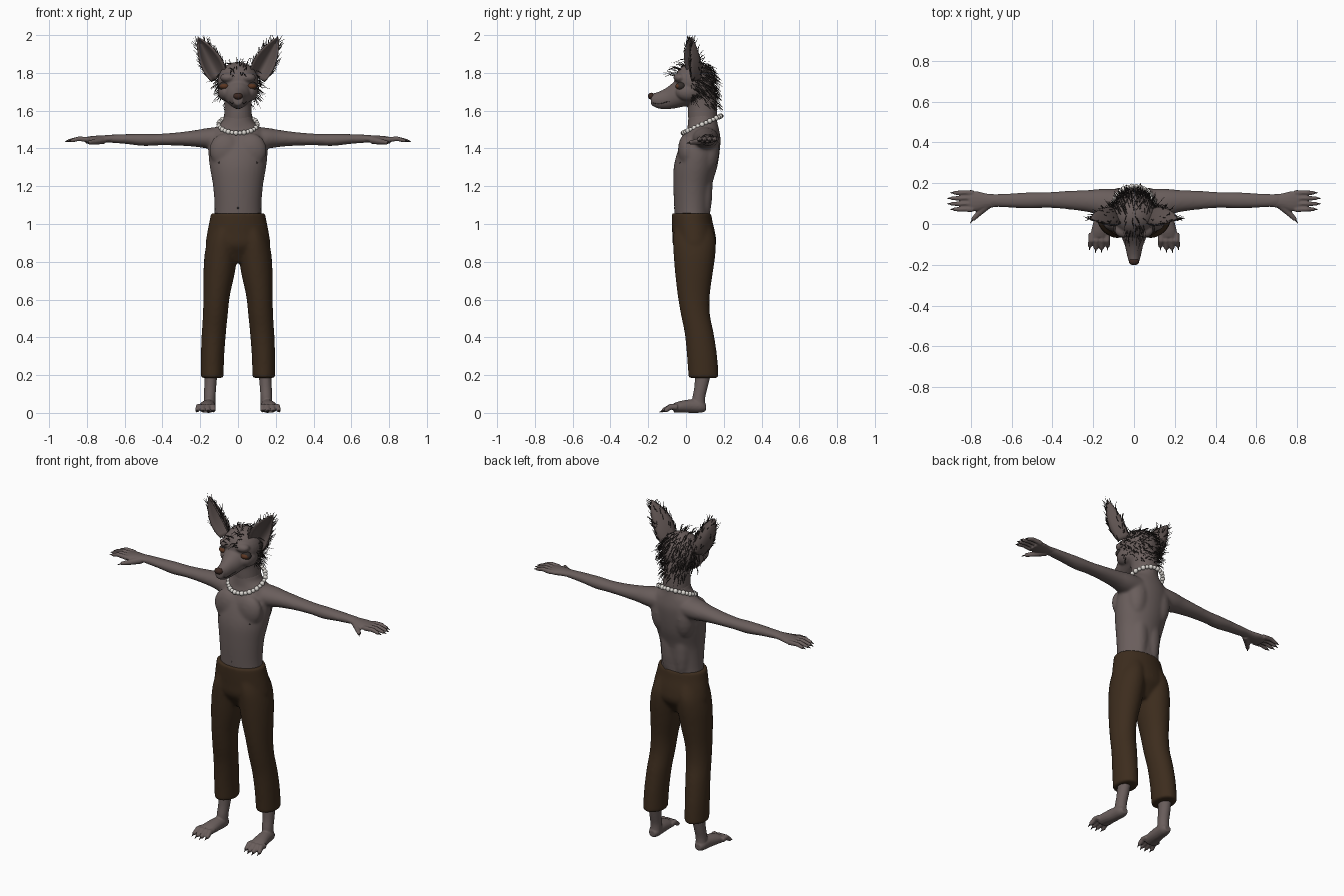
import bpy, bmesh, math, random
from mathutils import Vector, Matrix
from mathutils.bvhtree import BVHTree

random.seed(4)
if bpy.data.objects.get("Cube"):
    bpy.data.objects.remove(bpy.data.objects["Cube"])


def material(name, *rgb):
    m = bpy.data.materials.new(name)
    m.use_nodes = True
    m.diffuse_color = (*rgb, 1)
    node = next(n for n in m.node_tree.nodes if n.type == 'BSDF_PRINCIPLED')
    node.inputs["Base Color"].default_value = (*rgb, 1)
    return m


SKIN = material("grey brown skin", .142, .111, .106)
EAR = material("ear skin", .115, .088, .083)
CLOTH = material("dark brown cloth", .046, .0255, .0125)
HAIR = material("black brown hair", .032, .025, .023)
CLAW = material("dark claw", .045, .035, .033)
NOSE = material("dark brown nose", .045, .022, .016)
IRIS = material("rust brown eye", .105, .037, .016)
PEARL = material("pearl white", .72, .69, .65)


def tube(bm, axis, sections, n=24, steps=4):
    """Smooth elliptical loft; sections are (position, centre a, centre b, radius a, radius b)."""
    s = [Vector(v) for v in sections]
    path = []
    for i in range(len(s) - 1):
        a, b, c, d = s[max(i - 1, 0)], s[i], s[i + 1], s[min(i + 2, len(s) - 1)]
        for k in range(steps):
            t = k / steps
            path.append(b + (c - a) * .5 * t + (a * 2 - b * 5 + c * 4 - d) * .5 * t * t
                        + (b * 3 - a - c * 3 + d) * .5 * t ** 3)
    path.append(s[-1])
    rings = []
    for p, ca, cb, ra, rb in path:
        ring = []
        for k in range(n):
            w = math.tau * k / n
            co = [ca + ra * math.cos(w), cb + rb * math.sin(w)]
            co.insert(axis, p)
            ring.append(bm.verts.new(co))
        rings.append(ring)
    for r, q in zip(rings, rings[1:]):
        for k in range(n):
            bm.faces.new((r[k], r[k - 1], q[k - 1], q[k]))
    bm.faces.new(rings[0])
    bm.faces.new(rings[-1])


def ball(bm, centre, radii, seg=16):
    mat = Matrix.Translation(centre) @ Matrix.Diagonal((*radii, 1))
    bmesh.ops.create_uvsphere(bm, u_segments=seg, v_segments=seg // 2 + 2, radius=1, matrix=mat)


def taper(bm, points, radii, n=8):
    """Chain of tapered segments, rounded at the joints when thick enough."""
    pts = [Vector(p) for p in points]
    for i, (a, b) in enumerate(zip(pts, pts[1:])):
        turn = (b - a).to_track_quat('Z', 'Y').to_matrix().to_4x4()
        bmesh.ops.create_cone(bm, cap_ends=True, segments=n, radius1=radii[i], radius2=radii[i + 1],
                              depth=(b - a).length, matrix=Matrix.Translation((a + b) / 2) @ turn)
        if n > 4 and radii[i + 1] > .004:
            ball(bm, b, [radii[i + 1]] * 3, 8)


def mirror(bm):
    new = bmesh.ops.duplicate(bm, geom=bm.verts[:] + bm.edges[:] + bm.faces[:])["geom"]
    bmesh.ops.scale(bm, vec=(-1, 1, 1), verts=[g for g in new if isinstance(g, bmesh.types.BMVert)])


def finish(name, bm, mat, voxel=0, relax=4, thick=0):
    bmesh.ops.recalc_face_normals(bm, faces=bm.faces)
    mesh = bpy.data.meshes.new(name)
    bm.to_mesh(mesh)
    bm.free()
    mesh.materials.append(mat)
    ob = bpy.data.objects.new(name, mesh)
    bpy.context.collection.objects.link(ob)
    if voxel:
        r = ob.modifiers.new("blend", 'REMESH')
        r.mode, r.voxel_size = 'VOXEL', voxel
        s = ob.modifiers.new("relax", 'SMOOTH')
        s.factor, s.iterations = .5, relax
    if thick:
        ob.modifiers.new("thickness", 'SOLIDIFY').thickness = thick
    if ob.modifiers:
        dg = bpy.context.evaluated_depsgraph_get()
        baked = bpy.data.meshes.new_from_object(ob.evaluated_get(dg))
        ob.modifiers.clear()
        ob.data = baked
    ob.data.polygons.foreach_set("use_smooth", [True] * len(ob.data.polygons))
    return ob


def surface(ob):
    return BVHTree.FromPolygons([v.co for v in ob.data.vertices], [p.vertices for p in ob.data.polygons])


# Torso and arms
bm = bmesh.new()
tube(bm, 0, [(.06, .1, 1.455, .07, .06), (.15, .105, 1.454, .068, .056), (.22, .112, 1.453, .055, .045),
             (.32, .117, 1.45, .046, .035), (.42, .118, 1.447, .039, .031), (.5, .116, 1.446, .04, .033),
             (.6, .115, 1.45, .036, .026), (.72, .115, 1.452, .031, .019)])
ball(bm, (.075, .115, 1.4), (.065, .062, .13))   # shoulder blade
ball(bm, (.04, .098, 1.2), (.05, .043, .2))      # back muscle
ball(bm, (.068, .004, 1.39), (.085, .047, .09))  # chest muscle
mirror(bm)
tube(bm, 2, [(.98, 0, .035, .13, .09), (1.08, 0, .033, .124, .095), (1.2, 0, .035, .132, .102),
             (1.3, 0, .05, .149, .115), (1.38, 0, .066, .157, .112), (1.45, 0, .083, .152, .1),
             (1.5, 0, .09, .13, .085), (1.54, 0, .088, .085, .078), (1.58, 0, .088, .073, .075)], 32)
torso = finish("torso_and_arms", bm, SKIN, .008, 10)

# Trousers
bm = bmesh.new()
tube(bm, 2, [(.185, .137, .093, .061, .08), (.3, .135, .085, .062, .08), (.42, .128, .07, .064, .077),
             (.52, .12, .05, .066, .077), (.62, .113, .041, .07, .085), (.74, .1, .042, .083, .1),
             (.84, .09, .045, .087, .111), (.92, .08, .044, .08, .113), (1, .06, .036, .07, .095)])
mirror(bm)
tube(bm, 2, [(.795, 0, .045, .09, .055), (.84, 0, .045, .15, .085), (.89, 0, .045, .17, .114),
             (.95, 0, .041, .164, .114), (1.01, 0, .033, .152, .108), (1.057, 0, .029, .143, .104)], 32)
finish("trousers", bm, CLOTH, .008, 9)

# Feet, with claws gathered in a separate mesh
claws = bmesh.new()
bm = bmesh.new()
tube(bm, 2, [(.03, .152, .07, .032, .034), (.08, .15, .068, .031, .034), (.14, .147, .08, .032, .036),
             (.24, .142, .095, .035, .045)], 16)
tube(bm, 1, [(.105, .152, .028, .02, .018), (.08, .153, .034, .033, .033), (.03, .157, .036, .037, .036),
             (-.03, .165, .032, .044, .031), (-.065, .169, .026, .044, .025)], 16)
for i in range(4):
    x, reach = .133 + .025 * i, -.105 - .012 * (i in (1, 2))
    tip = x + .004 * (i - 1)
    taper(bm, [(x, -.045, .03), (x, -.08, .033), (tip, reach, .015)], [.016, .016, .012])
    taper(claws, [(tip, reach, .016), (tip + .002, reach - .024, .003)], [.007, .001], 6)
mirror(bm)
finish("feet", bm, SKIN, .0045, 3)

# Hands
bm = bmesh.new()
tube(bm, 0, [(.66, .115, 1.452, .031, .018), (.72, .113, 1.45, .036, .019), (.77, .112, 1.447, .049, .019),
             (.81, .112, 1.445, .047, .015)], 16)
for i in range(4):
    y, reach = .072 + .027 * i, .88 + .014 * (i in (1, 2))
    taper(bm, [(.79, y, 1.447), (.845, y, 1.451), (reach, y, 1.441)], [.014, .0125, .0095])
    taper(claws, [(reach, y, 1.442), (reach + .022, y, 1.436)], [.007, .001], 6)
taper(bm, [(.71, .1, 1.445), (.755, .058, 1.436), (.787, .025, 1.432)], [.022, .016, .011])
taper(claws, [(.785, .027, 1.432), (.803, .004, 1.428)], [.007, .001], 6)
mirror(bm)
finish("hands", bm, SKIN, .0045, 3)
mirror(claws)
finish("claws", claws, CLAW)

# Head and neck
bm = bmesh.new()
ball(bm, (.062, .012, 1.7), (.045, .068, .05))     # cheek
ball(bm, (.05, -.032, 1.775), (.045, .035, .026))  # brow
mirror(bm)
ball(bm, (0, .045, 1.752), (.108, .108, .106), 32)
tube(bm, 1, [(.06, 0, 1.71, .085, .085), (0, 0, 1.705, .084, .082), (-.06, 0, 1.683, .063, .071),
             (-.105, 0, 1.664, .045, .056), (-.15, 0, 1.655, .035, .043), (-.185, 0, 1.66, .026, .03)])
tube(bm, 2, [(1.5, 0, .09, .08, .075), (1.57, 0, .088, .074, .077), (1.64, 0, .085, .072, .077),
             (1.71, 0, .07, .075, .08)])
head = finish("head_and_neck", bm, SKIN, .0055, 5)
skull = surface(head)

# Nose, mouth, eyes
bm = bmesh.new()
ball(bm, (0, -.184, 1.677), (.025, .018, .018))
finish("nose", bm, NOSE)


def front_point(tree, x, z):
    return tree.ray_cast(Vector((x, -1, z)), Vector((0, 1, 0)))[0]


bm = bmesh.new()
lip = []
for i in range(9):
    y = -.175 + .011 * i
    hit = skull.ray_cast(Vector((1, y, 1.642 - .006 * math.sin(i * .6))), Vector((-1, 0, 0)))[0]
    if hit:
        lip.append(hit)
taper(bm, lip, [.0018] * len(lip), 4)
mirror(bm)
finish("mouth_line", bm, HAIR)
eye = front_point(skull, .073, 1.729)
for name, mat, radii, sink in (("eyelids", HAIR, (.033, .026, .024), .014), ("eyes", IRIS, (.028, .026, .0175), .009)):
    bm = bmesh.new()
    ball(bm, eye + Vector((-.2 * sink, sink, 0)), radii)
    mirror(bm)
    finish(name, bm, mat)

# Cupped ears
base, tip = Vector((.1, .052, 1.775)), Vector((.212, .03, 1.988))
along = tip - base
side = Vector((along.z, .25 * along.z, -along.x)).normalized()


def ear_point(t, s):
    width = .057 * math.sin(math.pi * (.2 + .8 * t) ** .85) ** .8 + .003
    return base + along * t + side * width * s + Vector((0, width * (.6 - 1.25 * s * s), 0))


bm = bmesh.new()
rows = [[bm.verts.new(ear_point(i / 12, j / 5 - 1)) for j in range(11)] for i in range(13)]
for r, q in zip(rows, rows[1:]):
    for j in range(10):
        bm.faces.new((r[j], r[j + 1], q[j + 1], q[j]))
mirror(bm)
finish("ears", bm, EAR, thick=.007)


# Hair strands
def strand(bm, root, way, length, droop, r=.0021):
    way = (way + Vector([random.gauss(0, .2) for _ in range(3)])).normalized()
    mid = root + way * length * .5
    end = mid + (way + droop).normalized() * length * .5
    end.z = min(end.z, 2)
    taper(bm, [root - way * .004, mid, end], [r, r * .8, .0004], 3)


hair = bmesh.new()
faces = [p for p in head.data.polygons if p.center.z > 1.62]
back = [p for p in faces if p.center.y > .045 + max(0, 1.74 - p.center.z) * .5]
cheek = [p for p in faces if abs(p.center.x) > .08 and 1.65 < p.center.z < 1.77 and .02 < p.center.y < .09]
lock = [p for p in faces if abs(p.center.x) < .045 and p.normal.z > .3 and -.07 < p.center.y < .04 and p.center.z > 1.78]
for p in random.choices(back, k=330):
    strand(hair, p.center, p.normal * .4 + Vector((0, .5, -.5)), random.uniform(.03, .06), Vector((0, .1, -.5)))
for p in random.choices(cheek, k=56):
    strand(hair, p.center, p.normal * .7 + Vector((0, .4, -.35)), random.uniform(.03, .075), Vector((0, .1, -.2)))
for p in random.choices(lock, k=34):
    strand(hair, p.center, p.normal * .5 + Vector((0, -.6, .3)), random.uniform(.03, .08), Vector((0, -.4, -.9)))
for sx in (1, -1):
    flip = Vector((sx, 1, 1))
    for _ in range(80):
        t, s = random.uniform(0, .95), random.choice((-1, 1, random.uniform(-1, 1)))
        root = ear_point(t, s) + Vector((0, .004, 0))
        way = along.normalized() * .95 + side * s * .3 + Vector((0, .35 - .3 * abs(s), 0))
        strand(hair, root * flip, way * flip, random.uniform(.02, .042), Vector((0, .1, 0)))
finish("hair", hair, HAIR)

# Bead necklace, tilted down at the front
bm = bmesh.new()
for i in range(30):
    w = math.tau * i / 30
    y = .085 + .1 * math.sin(w)
    ball(bm, (.102 * math.cos(w), y, 1.527 + (y - .085) * .45), [.0138 - .002 * (i % 2)] * 3, 10)
finish("bead_necklace", bm, PEARL)

# Navel and nipples
chest = surface(torso)
bm = bmesh.new()
for x, z in ((.1, 1.325), (-.1, 1.325), (0, 1.085)):
    ball(bm, front_point(chest, x, z), (.005, .002, .005), 8)
finish("navel_and_nipples", bm, CLAW)
